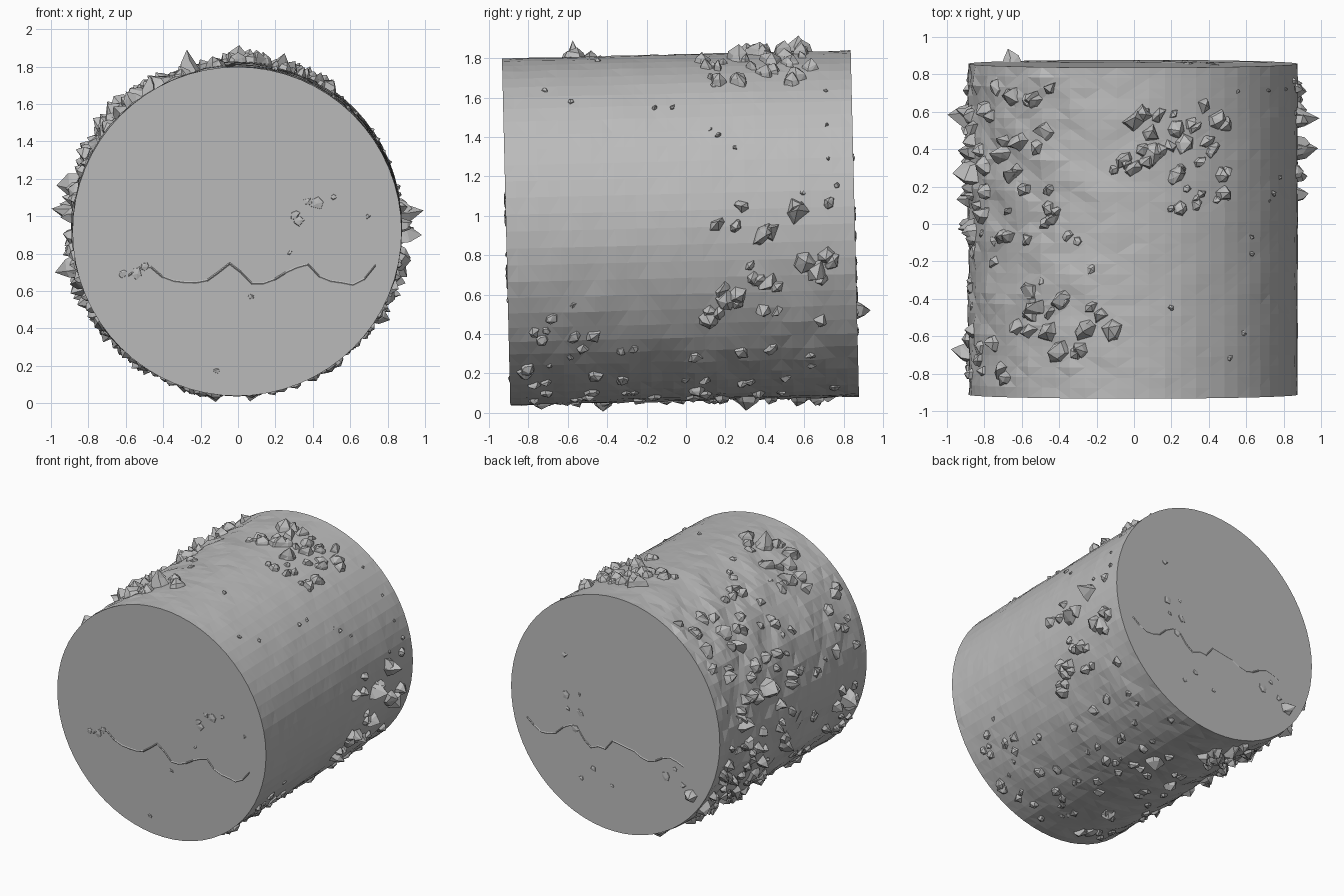
import bpy, bmesh, math, random
from mathutils import Vector, Matrix, noise

random.seed(7)
if "Cube" in bpy.data.objects:
    bpy.data.objects.remove(bpy.data.objects["Cube"])

RADIUS, HALF = 0.88, 0.885
TILT = Matrix.Translation((-0.005, -0.028, 0.94)) @ Matrix.Rotation(0.024, 4, "X")

stone = bpy.data.materials.new("stone grey")
stone.use_nodes = True
stone.diffuse_color = (0.5, 0.5, 0.5, 1)
stone.node_tree.nodes["Principled BSDF"].inputs["Base Color"].default_value = (0.5, 0.5, 0.5, 1)


def finish(bm, name):
    bmesh.ops.recalc_face_normals(bm, faces=bm.faces)
    mesh = bpy.data.meshes.new(name)
    bm.to_mesh(mesh)
    bm.free()
    mesh.materials.append(stone)
    obj = bpy.data.objects.new(name, mesh)
    obj.matrix_world = TILT
    bpy.context.collection.objects.link(obj)
    return obj


def around(deg, y, r):
    a = math.radians(deg)
    return Vector((r * math.cos(a), y, r * math.sin(a)))


def roughness(deg, y):
    # Chipped on the -x half and the underside, nearly smooth elsewhere
    worn = max(0, math.cos(math.radians(deg - 165))) * 0.03
    under = max(0, math.cos(math.radians(deg - 270))) * 0.012
    return 0.004 + (worn + under) * (0.7 + 0.3 * y)


# Drum with a lightly chipped wall and flat caps
def build_drum(segments=64, rows=32):
    bm = bmesh.new()
    rings = []
    for j in range(rows + 1):
        y = -HALF + 2 * HALF * j / rows
        edge = j in (0, rows)
        ring = []
        for i in range(segments):
            deg = 360 * i / segments
            p = around(deg, y, RADIUS)
            lump = noise.noise(p * 6) + 0.6 * noise.noise(p * 14)
            r = RADIUS if edge else RADIUS + max(-0.4, lump) * roughness(deg, y)
            ring.append(bm.verts.new(around(deg, y, r)))
        rings.append(ring)
    for low, high in zip(rings, rings[1:]):
        for i in range(segments):
            k = (i + 1) % segments
            bm.faces.new((low[i], low[k], high[k], high[i]))
    walls = list(bm.faces)
    bm.faces.new(rings[0])
    bm.faces.new(rings[-1])
    bmesh.ops.triangulate(bm, faces=walls)
    return finish(bm, "drum")


# One jagged chip: an irregular low pyramid with a leaning tip
def add_chip(bm, base, out, size, height):
    side = out.orthogonal().normalized()
    other = out.cross(side)
    count = random.choice((4, 5, 5, 6))
    turn, stretch = random.uniform(0, 6), random.uniform(0.6, 1.1)
    foot, mid = [], []
    for i in range(count):
        a = turn + math.tau * (i + random.uniform(-0.25, 0.25)) / count
        flat = (side * math.cos(a) + other * math.sin(a) * stretch) * size
        foot.append(bm.verts.new(base + flat - out * 0.03))
        mid.append(bm.verts.new(base + flat * random.uniform(0.5, 0.8)
                                + out * height * random.uniform(0.2, 0.6)))
    lean = (side * random.uniform(-1, 1) + other * random.uniform(-1, 1)) * size * 0.3
    tip = bm.verts.new(base + out * height + lean)
    for i in range(count):
        k = (i + 1) % count
        bm.faces.new((foot[i], foot[k], mid[k]))
        bm.faces.new((foot[i], mid[k], mid[i]))
        bm.faces.new((mid[i], mid[k], tip))
    bm.faces.new(foot)


# Patch of chips scattered over part of the wall
def chip_patch(name, angles, ys, count, size, height):
    bm = bmesh.new()
    for _ in range(count):
        deg, y = random.uniform(*angles), random.uniform(*ys)
        scale = random.uniform(0.55, 1.1)
        add_chip(bm, around(deg, y, RADIUS), around(deg, 0, 1),
                 size * scale, height * scale * random.uniform(0.6, 1.1))
    return finish(bm, name)


# Raised wavy seam and small flakes on an end cap
def cap_relief(name, y, facing):
    bm = bmesh.new()
    out = Vector((0, facing, 0))
    previous = None
    for i in range(23):
        x = -0.58 + i * 0.06
        z = -0.24 + 0.05 * math.sin(i * 0.9) + random.uniform(-0.025, 0.025)
        row = [bm.verts.new((x, y + facing * lift, z + dz))
               for dz, lift in ((-0.01, -0.002), (0, 0.004), (0.01, -0.002))]
        if previous:
            for k in (0, 1):
                bm.faces.new((previous[k], row[k], row[k + 1], previous[k + 1]))
        previous = row
    for _ in range(12):
        p = around(random.uniform(190, 400), y, random.uniform(0.3, 0.8))
        add_chip(bm, p, out, random.uniform(0.02, 0.05), 0.008)
    return finish(bm, name)


build_drum()
chip_patch("left_side_chips", (-36, 8), (0.1, 0.8), 26, 0.075, 0.08)
chip_patch("upper_back_chips", (52, 98), (0.28, 0.68), 28, 0.065, 0.07)
chip_patch("upper_middle_chips", (50, 80), (0.0, 0.28), 8, 0.05, 0.06)
chip_patch("upper_front_chips", (95, 135), (-0.65, -0.3), 13, 0.085, 0.08)
chip_patch("right_side_chips", (118, 205), (-0.05, 0.78), 70, 0.07, 0.07)
chip_patch("right_front_chips", (140, 215), (-0.82, -0.5), 22, 0.065, 0.06)
chip_patch("right_middle_chips", (105, 200), (-0.5, 0.0), 18, 0.06, 0.035)
chip_patch("lower_right_chips", (205, 265), (0.1, 0.82), 45, 0.07, 0.06)
chip_patch("lower_right_front_chips", (210, 265), (-0.8, 0.1), 22, 0.07, 0.04)
chip_patch("lower_front_chips", (275, 335), (-0.82, -0.15), 32, 0.055, 0.03)
chip_patch("lower_back_chips", (270, 315), (0.0, 0.82), 22, 0.055, 0.035)
chip_patch("stray_chips", (0, 90), (-0.8, 0.8), 14, 0.025, 0.02)
cap_relief("front_cap_relief", -HALF, -1)
cap_relief("back_cap_relief", HALF, 1)

# Tallest spikes that set the outline
bm = bmesh.new()
for deg, y, height in ((4, 0.6, 0.12), (-3, 0.42, 0.11), (176, 0.6, 0.115), (166, 0.3, 0.11),
                       (193, -0.66, 0.12), (107, -0.52, 0.12), (90, 0.6, 0.08),
                       (83, 0.42, 0.06), (275, 0.32, 0.06), (262, -0.42, 0.05)):
    add_chip(bm, around(deg, y, RADIUS), around(deg, 0, 1), 0.08, height)
add_chip(bm, around(214, HALF, 0.78), Vector((0, 1, 0)), 0.07, 0.07)
finish(bm, "tall_spikes")
